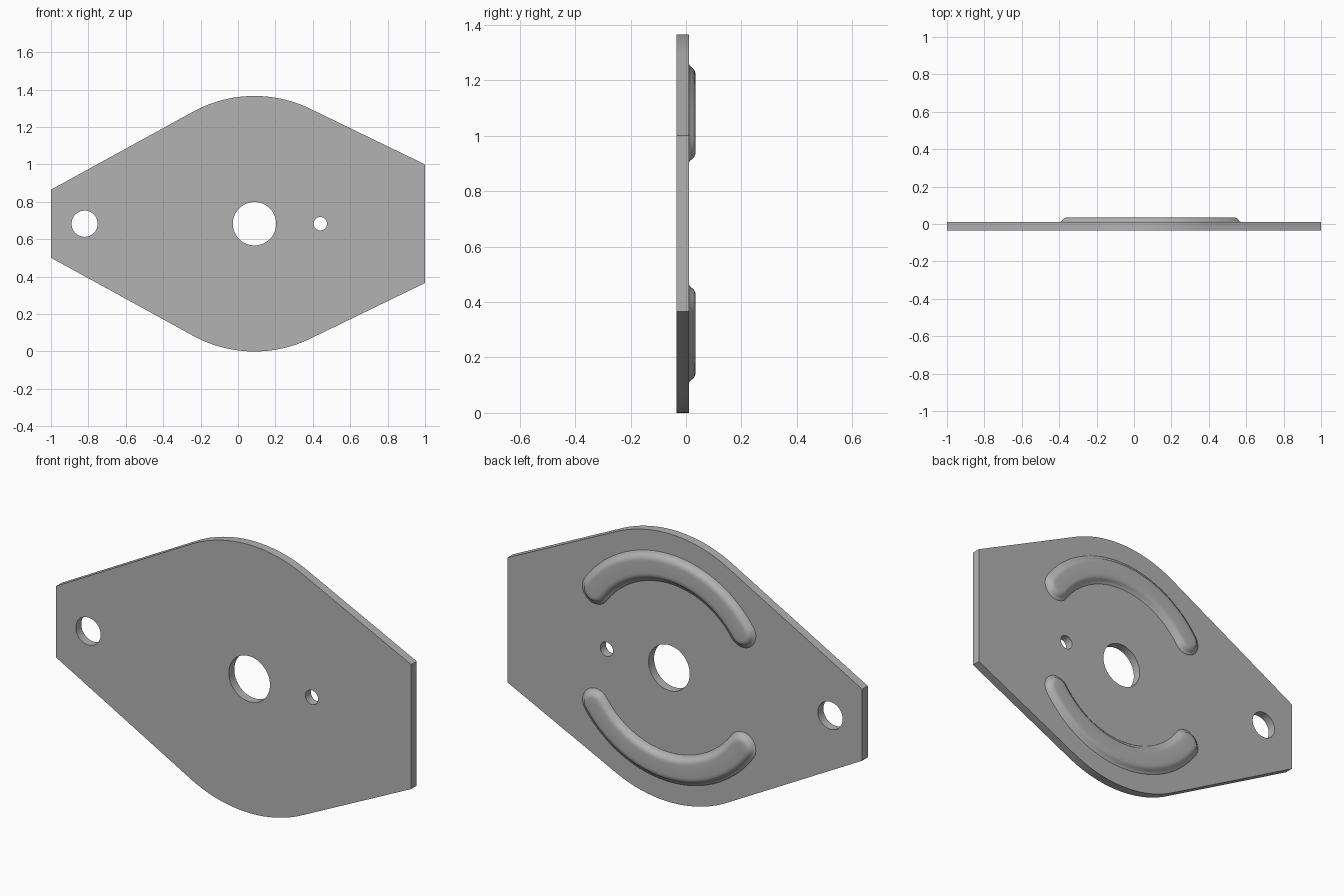
import bpy, bmesh
from math import sin, cos, pi, radians, atan2, acos, hypot

cube = bpy.data.objects.get("Cube")
if cube:
    bpy.data.objects.remove(cube, do_unlink=True)

CX, CZ, R = 0.088, 0.683, 0.683        # centre and radius of the round body
FRONT, BACK, RIDGE_TOP = -0.0345, 0.010, 0.0345

grey = bpy.data.materials.new("plain grey metal")
grey.use_nodes = True
grey.diffuse_color = (0.45, 0.45, 0.45, 1)
grey.node_tree.nodes["Principled BSDF"].inputs["Base Color"].default_value = (0.45, 0.45, 0.45, 1)


def arc(cx, cz, r, a0, a1, n):
    """n + 1 points along an arc, both ends included."""
    return [(cx + r * cos(a0 + (a1 - a0) * i / n),
             cz + r * sin(a0 + (a1 - a0) * i / n)) for i in range(n + 1)]


def tangent_angle(x, z, side):
    """Angle on the body circle where the line from a corner touches it."""
    dx, dz = x - CX, z - CZ
    return atan2(dz, dx) + side * acos(R / hypot(dx, dz))


# Plate outline: straight ends joined to the round body by tangent lines
RIGHT_H, LEFT_H = 0.317, 0.182
top = arc(CX, CZ, R, tangent_angle(1, CZ + RIGHT_H, 1),
          tangent_angle(-1, CZ + LEFT_H, -1), 40)
upper = [(1, CZ + RIGHT_H)] + top + [(-1, CZ + LEFT_H)]
outline = upper + [(x, 2 * CZ - z) for x, z in reversed(upper)]

# Three round holes
holes = [arc(x, CZ, r, 0, 2 * pi, 48)[:-1]
         for x, r in ((CX, 0.116), (-0.82, 0.070), (0.44, 0.036))]

curve = bpy.data.curves.new("plate", 'CURVE')
curve.dimensions = '2D'
curve.fill_mode = 'BOTH'
curve.extrude = (BACK - FRONT) / 2
for loop in [outline] + holes:
    spline = curve.splines.new('POLY')
    spline.points.add(len(loop) - 1)
    for point, (x, z) in zip(spline.points, loop):
        point.co = (x, z, 0, 1)
    spline.use_cyclic_u = True
plate = bpy.data.objects.new("plate", curve)
plate.rotation_euler.x = pi / 2
plate.location.y = (FRONT + BACK) / 2
bpy.context.collection.objects.link(plate)
bpy.ops.object.select_all(action='DESELECT')
plate.select_set(True)
bpy.context.view_layer.objects.active = plate
bpy.ops.object.convert(target='MESH')
plate = bpy.context.object
bm = bmesh.new()
bm.from_mesh(plate.data)
bmesh.ops.remove_doubles(bm, verts=bm.verts, dist=1e-5)
bmesh.ops.recalc_face_normals(bm, faces=bm.faces)
bm.to_mesh(plate.data)
bm.free()
plate.data.materials.clear()
plate.data.materials.append(grey)
bpy.ops.object.shade_smooth_by_angle(angle=radians(30))

# Curved stiffening ridges on the back: half-width and height of each ring
PATH_R, END = 0.505, radians(35)
PROFILE = [(0.076, BACK - 0.002), (0.075, BACK), (0.067, 0.012), (0.061, 0.017),
           (0.056, 0.024), (0.049, 0.030), (0.040, 0.0335),
           (0.030, RIDGE_TOP), (0, RIDGE_TOP)]


def ridge_ring(half, turn):
    """Closed loop at a fixed distance around the ridge's arc path."""
    a0, a1 = turn + END, turn + pi - END
    start = (CX + PATH_R * cos(a0), CZ + PATH_R * sin(a0))
    end = (CX + PATH_R * cos(a1), CZ + PATH_R * sin(a1))
    return (arc(CX, CZ, PATH_R + half, a0, a1, 40)
            + arc(*end, half, a1, a1 + pi, 12)[1:-1]
            + arc(CX, CZ, PATH_R - half, a1, a0, 40)
            + arc(*start, half, a0 + pi, a0 + 2 * pi, 12)[1:-1])


def make_ridge(name, turn):
    bm = bmesh.new()
    rings = [[bm.verts.new((x, y, z)) for x, z in ridge_ring(half, turn)]
             for half, y in PROFILE]
    for outer, inner in zip(rings, rings[1:]):
        for i in range(len(outer)):
            j = (i + 1) % len(outer)
            bm.faces.new((outer[i], inner[i], inner[j], outer[j])).smooth = True
    bmesh.ops.remove_doubles(bm, verts=bm.verts, dist=1e-5)
    mesh = bpy.data.meshes.new(name)
    bm.to_mesh(mesh)
    bm.free()
    mesh.materials.append(grey)
    bpy.context.collection.objects.link(bpy.data.objects.new(name, mesh))


make_ridge("upper_ridge", 0)
make_ridge("lower_ridge", pi)
